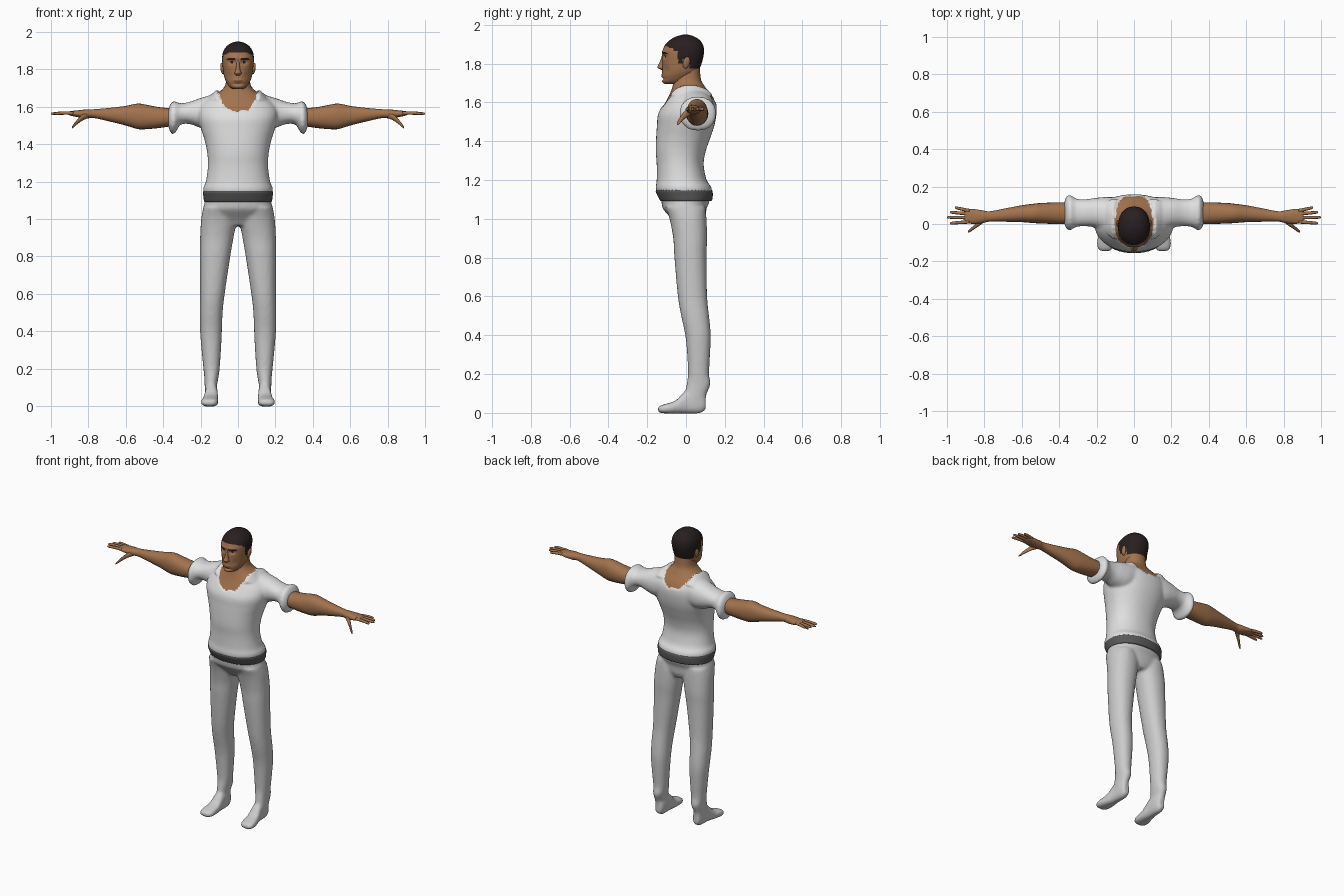
import bpy, bmesh, math
from mathutils import Vector


def material(name, rgb):
    m = bpy.data.materials.new(name)
    m.diffuse_color = (*rgb, 1)
    return m


SHIRT = material("white_shirt", (0.74, 0.74, 0.74))
TROUSERS = material("pale_grey_trousers", (0.60, 0.60, 0.60))
BELT = material("grey_belt", (0.10, 0.10, 0.10))
SKIN = material("brown_skin", (0.36, 0.17, 0.075))
HAIR = material("dark_hair", (0.022, 0.014, 0.014))
LIPS = material("lips", (0.24, 0.095, 0.05))
EYES = material("eye_grey", (0.30, 0.27, 0.25))


def spline(rows, n):
    """Catmull-Rom resampling of section rows."""
    out = []
    for i in range(len(rows) - 1):
        a, b = rows[max(i - 1, 0)], rows[i]
        c, d = rows[i + 1], rows[min(i + 2, len(rows) - 1)]
        for k in range(n):
            t = k / n
            out.append([0.5 * (2 * q + (r - p) * t + (2 * p - 5 * q + 4 * r - s) * t * t
                               + (3 * q - p - 3 * r + s) * t ** 3)
                        for p, q, r, s in zip(a, b, c, d)])
    return out + [list(rows[-1])]


def loft(bm, axis, rows, side=1, seg=24, n=4, power=2.2):
    """Rows hold the position on the axis, then low/high limits on the two other axes."""
    others = [i for i in range(3) if i != axis]
    rings = []
    for pos, a0, a1, b0, b1 in spline(rows, n):
        ring = []
        for k in range(seg):
            t = 2 * math.pi * k / seg
            c, s = math.cos(t), math.sin(t)
            v = [0, 0, 0]
            v[axis] = pos
            v[others[0]] = (a0 + a1) / 2 + (a1 - a0) / 2 * math.copysign(abs(c) ** (2 / power), c)
            v[others[1]] = (b0 + b1) / 2 + (b1 - b0) / 2 * math.copysign(abs(s) ** (2 / power), s)
            v[0] *= side
            ring.append(bm.verts.new(v))
        rings.append(ring)
    faces = [bm.faces.new(rings[0]), bm.faces.new(rings[-1][::-1])]
    for r, q in zip(rings, rings[1:]):
        faces += [bm.faces.new((r[k], q[k], q[(k + 1) % seg], r[(k + 1) % seg])) for k in range(seg)]
    bmesh.ops.recalc_face_normals(bm, faces=faces)


def finish(bm, name, mats):
    me = bpy.data.meshes.new(name)
    bm.to_mesh(me)
    bm.free()
    for m in mats:
        me.materials.append(m)
    me.shade_smooth()
    ob = bpy.data.objects.new(name, me)
    bpy.context.collection.objects.link(ob)
    return ob


def fuse(ob, voxel=0.01, smooth=4):
    """Merge overlapping lofts into one soft skin."""
    r = ob.modifiers.new("fuse", 'REMESH')
    r.mode, r.voxel_size, r.use_smooth_shade = 'VOXEL', voxel, True
    s = ob.modifiers.new("soften", 'SMOOTH')
    s.factor, s.iterations = 0.5, smooth
    bpy.context.view_layer.update()
    me = bpy.data.meshes.new_from_object(ob.evaluated_get(bpy.context.evaluated_depsgraph_get()))
    mats = list(ob.data.materials)
    ob.modifiers.clear()
    ob.data = me
    me.materials.clear()
    for m in mats:
        me.materials.append(m)
    me.shade_smooth()


def upright(rows):
    """Symmetric sections: height, front, back, half width."""
    return [(z, -w, w, f, b) for z, f, b, w in rows]


# Shirt, neck and open neckline
bm = bmesh.new()
loft(bm, 2, upright([
    (1.10, -.130, .125, .172), (1.14, -.148, .130, .180), (1.165, -.152, .125, .182),
    (1.20, -.147, .102, .168), (1.28, -.147, .087, .157), (1.35, -.152, .098, .160),
    (1.42, -.150, .122, .174), (1.48, -.146, .142, .193), (1.54, -.140, .153, .208),
    (1.59, -.112, .153, .205), (1.63, -.090, .138, .172), (1.665, -.075, .110, .125),
    (1.69, -.068, .092, .088), (1.72, -.060, .077, .067), (1.80, -.040, .070, .060)]), seg=40)
for s in (-1, 1):
    loft(bm, 0, [(.06, -.06, .14, 1.50, 1.665), (.12, -.05, .14, 1.48, 1.668),
                 (.16, -.035, .14, 1.48, 1.655), (.21, -.015, .135, 1.495, 1.64),
                 (.26, -.008, .128, 1.512, 1.622), (.31, -.012, .132, 1.507, 1.615),
                 (.342, -.03, .152, 1.458, 1.627), (.356, -.024, .147, 1.465, 1.615),
                 (.368, -.005, .122, 1.49, 1.59)], s)
shirt = finish(bm, "shirt_and_neck", [SHIRT, SKIN])
fuse(shirt, 0.009)


def bare(c):
    low = 1.578 if c.y < 0.03 else 1.605
    ragged = 0.004 * math.sin(90 * c.x + 60 * c.y)
    return abs(c.x) < 0.125 and c.z > low + 0.11 * (abs(c.x) / 0.105) ** 4 + ragged


bm = bmesh.new()
bm.from_mesh(shirt.data)
bm.normal_update()
for f in bm.faces:
    f.material_index = int(bare(f.calc_center_median()))
raised = [(v, v.normal.copy()) for v in bm.verts if all(f.material_index == 0 for f in v.link_faces)]
for v, nrm in raised:
    collar = max(0, 1 - abs(abs(v.co.x) - .11) / .04) if v.co.z > 1.63 else 0
    v.co += nrm * (0.004 + 0.012 * collar)
bm.to_mesh(shirt.data)
bm.free()

# Belt
bm = bmesh.new()
loft(bm, 2, upright([(1.092, -.131, .131, .178), (1.098, -.136, .135, .182), (1.12, -.147, .138, .185),
                     (1.142, -.156, .137, .188), (1.148, -.153, .132, .184)]), seg=48, n=3)
finish(bm, "belt", [BELT])

# Trousers with footed legs
bm = bmesh.new()
loft(bm, 2, upright([(.965, -.05, .085, .06), (1.0, -.075, .10, .15), (1.05, -.118, .105, .186),
                     (1.08, -.125, .118, .180), (1.11, -.13, .125, .175)]), seg=40)
for s in (-1, 1):
    loft(bm, 2, [(1.06, .03, .186, -.105, .10), (1.0, .008, .197, -.085, .106),
                 (.9, .024, .203, -.066, .109), (.8, .041, .204, -.06, .106),
                 (.6, .071, .203, -.042, .109), (.5, .082, .205, -.025, .119),
                 (.4, .086, .203, -.004, .128), (.3, .091, .195, .006, .124),
                 (.2, .098, .185, .010, .119), (.15, .105, .18, .003, .127),
                 (.1, .113, .178, -.005, .108), (.05, .11, .175, -.01, .098)], s)
    loft(bm, 1, [(.10, .12, .165, .015, .09), (.07, .11, .172, -.002, .12),
                 (.0, .108, .177, -.003, .115), (-.05, .105, .188, -.003, .066),
                 (-.10, .105, .199, -.003, .048), (-.132, .112, .194, 0, .038),
                 (-.145, .128, .178, .008, .028)], s, power=2.6)
fuse(finish(bm, "trousers", [TROUSERS]))

# Arms with hands and spread fingers
for s, label in ((-1, "right"), (1, "left")):
    bm = bmesh.new()
    loft(bm, 0, [(.33, 0, .115, 1.50, 1.59), (.42, 0, .115, 1.487, 1.598),
                 (.50, .003, .112, 1.48, 1.613), (.54, .005, .108, 1.482, 1.617),
                 (.60, .01, .10, 1.50, 1.605), (.68, .012, .085, 1.52, 1.595),
                 (.77, .013, .068, 1.54, 1.587), (.81, .005, .073, 1.538, 1.586),
                 (.86, .001, .08, 1.545, 1.581), (.895, .005, .078, 1.553, 1.577),
                 (.905, .015, .07, 1.557, 1.573)], s)
    # base y, tip y, tip x
    for y0, y1, tip in ((.012, .004, .985), (.034, .036, 1.0), (.054, .063, .985), (.071, .088, .958)):
        rows = []
        for t, r in ((0, .010), (.35, .009), (.65, .0085), (.92, .007), (1, .002)):
            y, z = y0 + (y1 - y0) * t, 1.566 - .003 * t + .008 * t * (1 - t)
            rows.append((.88 + (tip - .88) * t, y - r, y + r, z - r, z + r))
        loft(bm, 0, rows, s, seg=10, n=3)
    # thumb
    loft(bm, 0, [(.80, .01, .045, 1.54, 1.57), (.83, -.012, .02, 1.527, 1.56),
                 (.855, -.028, -.006, 1.51, 1.536), (.875, -.042, -.024, 1.493, 1.513),
                 (.888, -.047, -.037, 1.484, 1.494)], s, seg=12)
    finish(bm, label + "_arm", [SKIN])

# Head with sculpted face and painted hair, brows, eyes and lips
bm = bmesh.new()
loft(bm, 2, upright([
    (1.694, -.105, -.03, .022), (1.705, -.119, 0, .043), (1.73, -.122, .03, .061),
    (1.76, -.123, .062, .074), (1.80, -.121, .080, .080), (1.85, -.122, .092, .085),
    (1.89, -.112, .09, .081), (1.92, -.085, .072, .064), (1.94, -.05, .042, .038),
    (1.949, -.018, .012, .008)]), seg=112, n=8, power=2.25)


def bump(v, x, z, wx, wz):
    return math.exp(-((abs(v.x) - x) / wx) ** 2 - ((v.z - z) / wz) ** 2)


for v in bm.verts:
    c = v.co
    if c.y < -0.04:
        c.y += (.012 * bump(c, .033, 1.836, .02, .011) - .006 * bump(c, .03, 1.862, .03, .008)
                - .005 * bump(c, 0, 1.738, .022, .009) + .006 * bump(c, 0, 1.722, .03, .006)
                - .004 * bump(c, 0, 1.707, .025, .009) + .006 * bump(c, .05, 1.765, .02, .02))


def head_colour(c):
    x, y, z = abs(c.x), c.y, c.z
    if y < -.065:
        line = 1.888 - .012 * max(0, (x - .05) / .03)
    elif y < -.042:
        line = 1.865
    elif y < -.015:
        line = 1.80
    elif y < .018:
        line = 1.825
    else:
        line = 1.772
    if z > line:
        return 1
    if y < -.06:
        if .013 < x < .063 and abs(z - 1.853 - .12 * (x - .013) + 2.6 * max(0, x - .035) ** 2 * 4) < .0045:
            return 1
        if (abs(x - .034) / .016) ** 2 + ((z - 1.837) / .005) ** 2 < 1:
            return 1 if abs(x - .034) < .006 else 3
        if x < .024 and abs(z - 1.738) < .005:
            return 2
    return 0


for f in bm.faces:
    f.material_index = head_colour(f.calc_center_median())
finish(bm, "head", [SKIN, HAIR, LIPS, EYES])

# Nose
bm = bmesh.new()
loft(bm, 2, upright([(1.85, -.122, -.10, .007), (1.825, -.129, -.10, .009), (1.80, -.139, -.10, .012),
                     (1.784, -.147, -.10, .018), (1.775, -.142, -.10, .018),
                     (1.768, -.128, -.10, .010)]), seg=20)
finish(bm, "nose", [SKIN])

# Ears
for s, label in ((-1, "right"), (1, "left")):
    bm = bmesh.new()
    bmesh.ops.create_uvsphere(bm, u_segments=16, v_segments=10, radius=1)
    for v in bm.verts:
        p = v.co.copy()
        v.co = Vector((s * (.084 + .010 * p.x + .004 * p.z), .002 + .018 * p.y + .005 * p.z, 1.805 + .031 * p.z))
    bmesh.ops.recalc_face_normals(bm, faces=bm.faces)
    finish(bm, label + "_ear", [SKIN])
